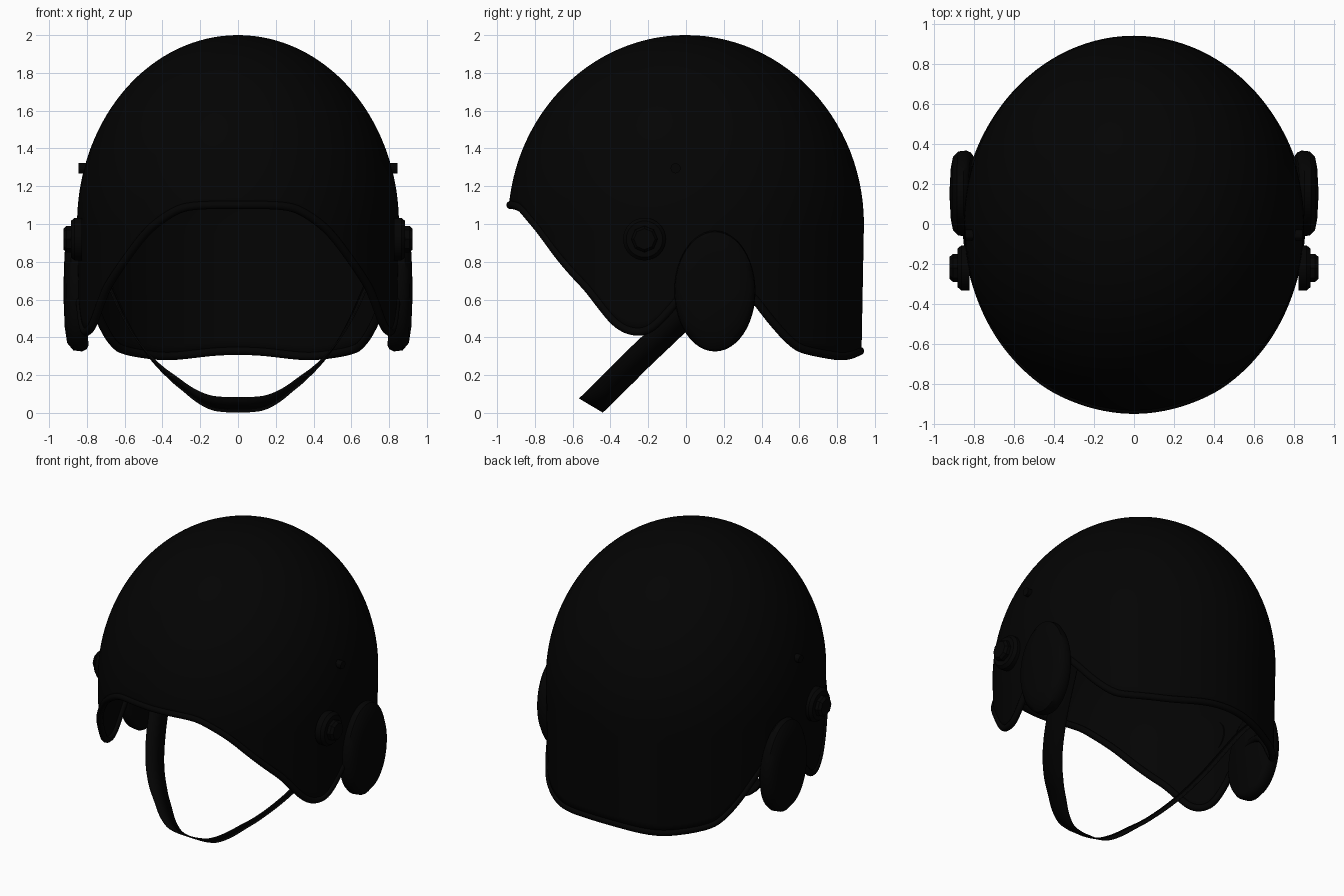
import bpy, bmesh, math

if "Cube" in bpy.data.objects:
    bpy.data.objects.remove(bpy.data.objects["Cube"])

black = bpy.data.materials.new("matte_black")
black.diffuse_color = (0.001, 0.001, 0.001, 1)
black.use_nodes = True
black.node_tree.nodes["Principled BSDF"].inputs["Base Color"].default_value = black.diffuse_color


def make_object(name, verts, faces, smooth_angle=35):
    mesh = bpy.data.meshes.new(name)
    mesh.from_pydata(verts, [], faces)
    bm = bmesh.new()
    bm.from_mesh(mesh)
    bmesh.ops.recalc_face_normals(bm, faces=bm.faces)
    bm.to_mesh(mesh)
    bm.free()
    obj = bpy.data.objects.new(name, mesh)
    bpy.context.collection.objects.link(obj)
    mesh.materials.append(black)
    bpy.ops.object.select_all(action='DESELECT')
    obj.select_set(True)
    bpy.context.view_layer.objects.active = obj
    bpy.ops.object.shade_smooth_by_angle(angle=math.radians(smooth_angle))
    return obj


def catmull(points, per):
    """Smooth curve through points of any dimension."""
    out = []
    for i in range(len(points) - 1):
        p = [points[max(0, min(len(points) - 1, i + k))] for k in (-1, 0, 1, 2)]
        for j in range(per):
            t = j / per
            out.append(tuple(0.5 * (2 * b + (c - a) * t + (2 * a - 5 * b + 4 * c - d) * t * t
                                    + (3 * b - a - 3 * c + d) * t ** 3) for a, b, c, d in zip(*p)))
    out.append(tuple(points[-1]))
    return out


# Lower edge of the shell: (y, z) from brow, past the ear, to the nape
EDGE = [(-.94, 1.1), (-.925, 1.1), (-.89, 1.09), (-.85, 1.055), (-.78, .97), (-.7, .86),
        (-.6, .735), (-.53, .665), (-.45, .56), (-.37, .47), (-.28, .43), (-.18, .45),
        (-.06, .58), (.03, .68), (.15, .73), (.27, .70), (.37, .60), (.46, .49), (.57, .37),
        (.66, .33), (.8, .302), (.87, .302), (.925, .322), (.94, .328)]
half = [(math.acos(max(-1, min(1, -y / .94))), z) for y, z in EDGE]
around = catmull(half + [(2 * math.pi - a, z) for a, z in reversed(half[:-1])], 4)[:-1]
for _ in range(2):
    around = [(a, (around[i - 1][1] + 2 * z + around[(i + 1) % len(around)][1]) / 4)
              for i, (a, z) in enumerate(around)]


def shell_point(angle, s):
    if s < math.pi / 2:
        z, r = 1 + math.cos(s), math.sin(s)
    else:
        z = 1 - (s - math.pi / 2)
        r = 1 - .02 * (s - math.pi / 2)
    return (.852 * r * math.sin(angle), -.942 * r * math.cos(angle), z)


# Domed shell
ROWS = 40
n = len(around)
verts, faces = [(0, 0, 2)], []
for row in range(1, ROWS + 1):
    for a, z in around:
        end = math.acos(z - 1) if z > 1 else math.pi / 2 + 1 - z
        verts.append(shell_point(a, end * row / ROWS))
for i in range(n):
    j = (i + 1) % n
    faces.append((0, 1 + i, 1 + j))
    for row in range(ROWS - 1):
        b = 1 + row * n
        faces.append((b + i, b + n + i, b + n + j, b + j))
shell = make_object("helmet_shell", verts, faces, 60)
mod = shell.modifiers.new("wall", 'SOLIDIFY')
mod.thickness = .01
mod.offset = -1

# Rolled trim along the shell edge
rim = verts[-n:]
trim_verts, trim_faces, SIDES = [], [], 10
for i, (x, y, z) in enumerate(rim):
    p, q = rim[i - 1], rim[(i + 1) % n]
    t = [q[k] - p[k] for k in range(3)]
    length = math.sqrt(sum(c * c for c in t))
    t = [c / length for c in t]
    o = [x / .7225, y / .8836, 0]
    d = sum(o[k] * t[k] for k in range(3))
    o = [o[k] - d * t[k] for k in range(3)]
    length = math.sqrt(sum(c * c for c in o))
    o = [c / length for c in o]
    u = [t[1] * o[2] - t[2] * o[1], t[2] * o[0] - t[0] * o[2], t[0] * o[1] - t[1] * o[0]]
    for k in range(SIDES):
        c, s = .022 * math.cos(k * 2 * math.pi / SIDES), .022 * math.sin(k * 2 * math.pi / SIDES)
        trim_verts.append(tuple(v + (c - .008) * a + s * b for v, a, b in zip((x, y, z), o, u)))
for i in range(n):
    for k in range(SIDES):
        j, m = (i + 1) % n, (k + 1) % SIDES
        trim_faces.append((i * SIDES + k, j * SIDES + k, j * SIDES + m, i * SIDES + m))
make_object("edge_trim", trim_verts, trim_faces, 80)


def disc(name, side, y, z, ry, rz, profile, sides, angle=30, lean=0):
    """Round part turned about the x axis; profile is (x, radius scale). Lean tilts the base."""
    v = []
    for x, r in profile:
        for k in range(sides):
            c, s = math.cos(2 * math.pi * k / sides), math.sin(2 * math.pi * k / sides)
            v.append((side * (x + lean * s * r * (.924 - x) / .12), y + ry * r * c, z + rz * r * s))
    f = [tuple(range(sides)), tuple(range(len(v) - sides, len(v)))]
    for i in range(len(profile) - 1):
        for k in range(sides):
            m = (k + 1) % sides
            f.append((i * sides + k, i * sides + m, (i + 1) * sides + m, (i + 1) * sides + k))
    return make_object(name, v, f, angle)


for side, label in ((-1, "left"), (1, "right")):
    # Oval ear cups
    disc(label + "_ear_cup", side, .153, .645, .215, .32,
         [(.81, .9), (.82, .96), (.84, 1), (.88, .98), (.907, .86), (.918, .6), (.924, .1)],
         48, 40, .022)
    # Visor pivots: washer and knob
    disc(label + "_pivot_washer", side, -.22, .92, .113, .113,
         [(.825, 1), (.865, 1), (.885, .85)], 32)
    disc(label + "_pivot_knob", side, -.22, .92, .07, .07,
         [(.87, 1), (.907, 1), (.924, .8)], 8)
    # Small side studs
    disc(label + "_stud", side, -.055, 1.295, .027, .027, [(.80, 1), (.845, 1)], 12)

# Chin strap: band swept from ear to ear, leaning inward under the chin
PATH = [(0, -.502, .043), (.07, -.5, .044), (.15, -.485, .056), (.23, -.445, .095),
        (.31, -.385, .155), (.38, -.33, .21), (.46, -.25, .29), (.53, -.155, .38),
        (.60, -.03, .5), (.65, .08, .61), (.70, .19, .72), (.75, .25, .79)]
path = catmull([(-x, y, z) for x, y, z in reversed(PATH[1:])] + PATH, 5)
band = [(x - s * .026 * max(-1, min(1, x / .4)), y + s * .062, z - s * .037)
        for x, y, z in path for s in (-1, 1)]
strap = make_object("chin_strap", band,
                    [(2 * i, 2 * i + 1, 2 * i + 3, 2 * i + 2) for i in range(len(path) - 1)], 40)
mod = strap.modifiers.new("thickness", 'SOLIDIFY')
mod.thickness = .008
mod.offset = 0
